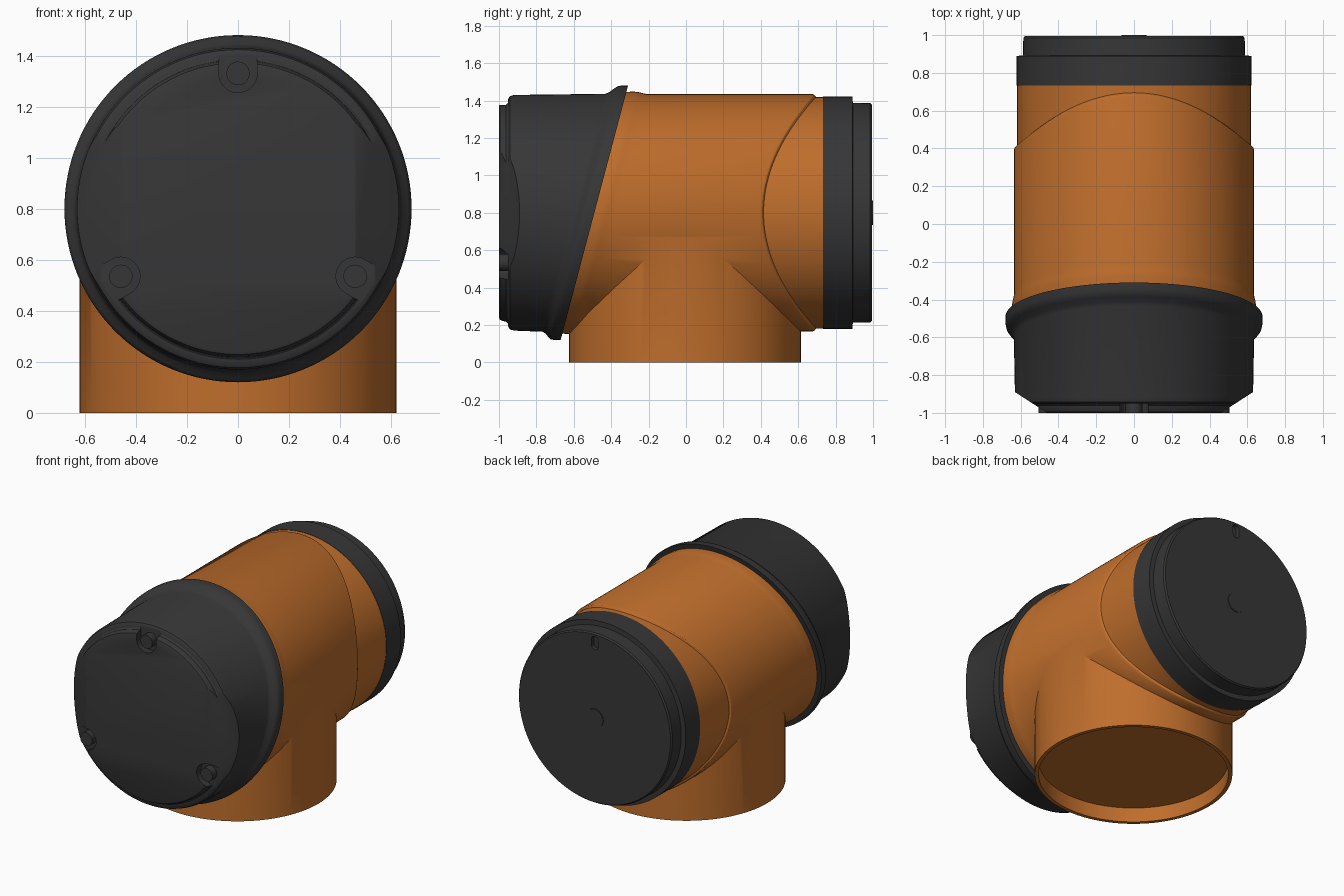
import bpy, bmesh
from math import sin, cos, pi, radians
from mathutils import Vector

if "Cube" in bpy.data.objects:
    bpy.data.objects.remove(bpy.data.objects["Cube"])

AXIS_Z = 0.8      # height of the horizontal pipe axis
SLANT = 0.265     # lean of the front joint
SEGS = 128


def material(name, rgb):
    m = bpy.data.materials.new(name)
    m.diffuse_color = (*rgb, 1)
    m.use_nodes = True
    m.node_tree.nodes["Principled BSDF"].inputs["Base Color"].default_value = m.diffuse_color
    return m


orange = material("orange_plastic", (0.52, 0.155, 0.025))
black = material("black_rubber", (0.037, 0.037, 0.037))


def make(name, bm, mat):
    bmesh.ops.recalc_face_normals(bm, faces=bm.faces)
    me = bpy.data.meshes.new(name)
    bm.to_mesh(me)
    bm.free()
    ob = bpy.data.objects.new(name, me)
    bpy.context.collection.objects.link(ob)
    me.materials.append(mat)
    return ob


def skin(rings):
    """Closed solid through a list of point rings."""
    bm = bmesh.new()
    vs = [[bm.verts.new(p) for p in ring] for ring in rings]
    n = len(vs[0])
    for a, b in zip(vs, vs[1:]):
        for i in range(n):
            j = (i + 1) % n
            bm.faces.new((a[i], a[j], b[j], b[i]))
    bm.faces.new(vs[0])
    bm.faces.new(vs[-1][::-1])
    return bm


def lathe_y(profile):
    """Turn (y, radius, slant, saddle) points about the horizontal axis."""
    rings = []
    for y, r, *extra in profile:
        k, c = (extra + [0, 0])[:2]
        ring = []
        for i in range(SEGS):
            a = 2 * pi * i / SEGS
            x, dz = r * sin(a), r * cos(a)
            ring.append((x, y + k * SLANT * dz - c * 0.28 * sin(a) ** 2, AXIS_Z + dz))
        rings.append(ring)
    return skin(rings)


def lathe_z(profile, y0):
    return skin([[(r * sin(2 * pi * i / SEGS), y0 + r * cos(2 * pi * i / SEGS), z)
                  for i in range(SEGS)] for z, r in profile])


def slot(name, angle, radius, r_in, r_out, ya, yb, mat):
    """Rounded slot prism running radially from r_in to r_out at an angle."""
    out = Vector((sin(angle), 0, cos(angle)))
    side = Vector((cos(angle), 0, -sin(angle)))
    pts = []
    for mid, start in ((r_out, 0), (r_in, pi)):
        for i in range(25):
            t = start + pi * i / 24
            pts.append(out * (mid + radius * sin(t)) + side * radius * cos(t))
    base = Vector((0, 0, AXIS_Z))
    return make(name, skin([[p + base + Vector((0, y, 0)) for p in pts] for y in (ya, yb)]), mat)


def boolean(ob, other, op):
    mod = ob.modifiers.new(op, 'BOOLEAN')
    mod.operation, mod.object, mod.solver = op, other, 'EXACT'
    bpy.context.view_layer.objects.active = ob
    bpy.ops.object.modifier_apply(modifier=mod.name)
    bpy.data.objects.remove(other)


# Orange tee body: sleeve with slanted front collar and saddle-shaped rear edge
body = make("tee_body", lathe_y([
    (-0.52, 0.645, 1), (-0.45, 0.648, 1), (-0.42, 0.644, 1), (-0.38, 0.635, 1),
    (0.675, 0.635, 0, 1), (0.687, 0.630, 0, 1), (0.695, 0.619, 0, 1), (0.76, 0.619)]), orange)

# Vertical branch with a shallow recessed underside
branch = make("branch_pipe", lathe_z([
    (0.1, 0.595), (0.0, 0.595), (0.0, 0.62), (0.8, 0.62)], -0.005), orange)
boolean(body, branch, 'UNION')

# Front cap with stepped face and slanted flange
bm = lathe_y([
    (-1.0, 0.56), (-0.995, 0.571), (-0.983, 0.578), (-0.962, 0.582), (-0.953, 0.592),
    (-0.95, 0.61), (-0.942, 0.623), (-0.92, 0.63), (-0.60, 0.636, 1), (-0.58, 0.645, 1),
    (-0.56, 0.665, 1), (-0.545, 0.676, 1), (-0.525, 0.68, 1), (-0.49, 0.68, 1)])
# Sloping facets on both sides of the cap face
for s in (-1, 1):
    bmesh.ops.bisect_plane(bm, geom=bm.verts[:] + bm.edges[:] + bm.faces[:],
                           plane_co=(s * 0.46, -1, AXIS_Z), plane_no=(s * 0.11, -0.17, 0),
                           clear_outer=True)
    bmesh.ops.edgeloop_fill(bm, edges=[e for e in bm.edges if e.is_boundary])
front_cap = make("front_cap", bm, black)

# Three pockets in the cap face, each holding a round stud
studs = []
for i in range(3):
    a = radians(120 * i)
    boolean(front_cap, slot("pocket_cutter", a, 0.075, 0.53, 0.62, -1.1, -0.951, black), 'DIFFERENCE')
    studs.append(slot(f"cap_stud_{i + 1}", a, 0.045, 0.529, 0.531, -1.0, -0.93, black))

# Rear cap with a band, a stepped end and a small slot
rear_cap = make("rear_cap", lathe_y([
    (0.73, 0.612), (0.733, 0.621), (0.89, 0.621), (0.892, 0.588),
    (0.985, 0.586), (0.995, 0.578)]), black)
boolean(rear_cap, slot("slot_cutter", 0, 0.026, 0.50, 0.54, 0.965, 1.1, black), 'DIFFERENCE')
rear_disc = slot("rear_disc", 0, 0.065, -0.001, 0.001, 0.98, 1.0, black)

# Smooth shading with crisp edges
for ob in [body, front_cap, rear_cap, rear_disc] + studs:
    bpy.ops.object.select_all(action='DESELECT')
    ob.select_set(True)
    bpy.context.view_layer.objects.active = ob
    bpy.ops.object.shade_smooth_by_angle(angle=radians(30))
